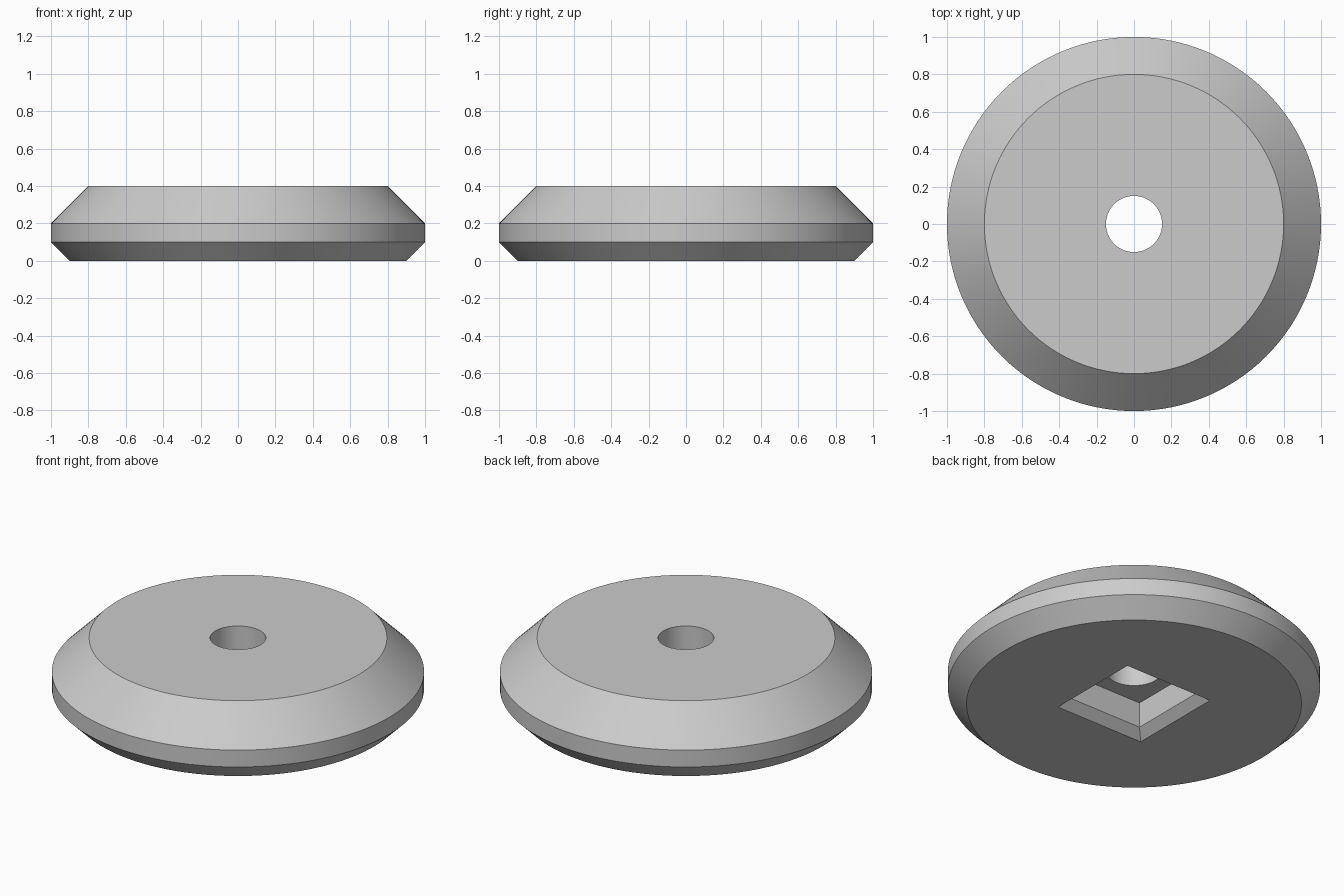
import bpy, bmesh, math

cube = bpy.data.objects.get("Cube")
if cube:
    bpy.data.objects.remove(cube, do_unlink=True)

grey = bpy.data.materials.new("plain_grey")
grey.use_nodes = True
grey.diffuse_color = (0.6, 0.6, 0.6, 1)
grey.node_tree.nodes["Principled BSDF"].inputs["Base Color"].default_value = (0.6, 0.6, 0.6, 1)


def stacked(name, profile, sides, turn=0.0):
    """Closed solid made of regular polygon rings given as (radius, height)."""
    bm = bmesh.new()
    rings = []
    for r, z in profile:
        angles = [turn + math.tau * i / sides for i in range(sides)]
        rings.append([bm.verts.new((r * math.cos(a), r * math.sin(a), z)) for a in angles])
    for low, high in zip(rings, rings[1:]):
        for i in range(sides):
            j = (i + 1) % sides
            bm.faces.new((low[i], low[j], high[j], high[i]))
    bm.faces.new(rings[0][::-1])
    bm.faces.new(rings[-1])
    mesh = bpy.data.meshes.new(name)
    bm.to_mesh(mesh)
    bm.free()
    mesh.materials.append(grey)
    ob = bpy.data.objects.new(name, mesh)
    bpy.context.collection.objects.link(ob)
    return ob


# Disc with a small lower chamfer and a large upper one
disc = stacked("chamfered_disc", [(0.9, 0), (1, 0.1), (1, 0.2), (0.8, 0.4)], 128)

# Square socket with a chamfered mouth, and the round through hole
diag = math.sqrt(2)
socket = stacked("socket_cutter",
                 [(0.34 * diag, -0.05), (0.24 * diag, 0.05), (0.24 * diag, 0.2)],
                 4, math.pi / 4)
hole = stacked("hole_cutter", [(0.15, 0.1), (0.15, 0.5)], 64)

# Cut both openings and apply the result
bpy.ops.object.select_all(action='DESELECT')
bpy.context.view_layer.objects.active = disc
disc.select_set(True)
for cutter in (socket, hole):
    cutter.hide_render = True
    mod = disc.modifiers.new(cutter.name, 'BOOLEAN')
    mod.operation = 'DIFFERENCE'
    mod.solver = 'EXACT'
    mod.object = cutter
    bpy.ops.object.modifier_apply(modifier=mod.name)
    bpy.data.objects.remove(cutter, do_unlink=True)

bpy.ops.object.shade_smooth_by_angle(angle=math.radians(30))
